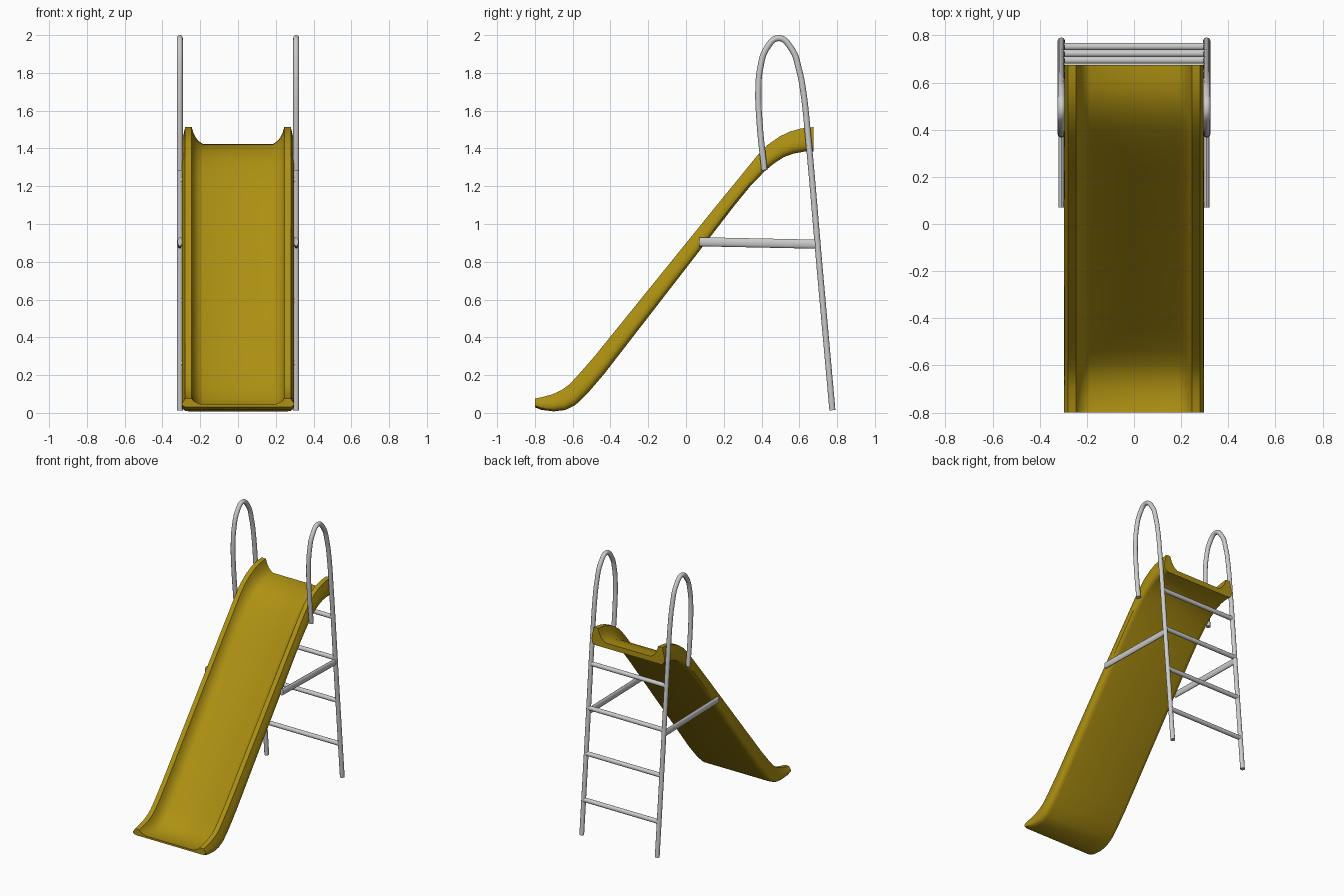
import bpy
import bmesh
from mathutils import Vector

cube = bpy.data.objects.get("Cube")
if cube:
    bpy.data.objects.remove(cube, do_unlink=True)


def make_material(name, color, roughness):
    mat = bpy.data.materials.new(name)
    mat.use_nodes = True
    mat.diffuse_color = (*color, 1)
    bsdf = mat.node_tree.nodes["Principled BSDF"]
    bsdf.inputs["Base Color"].default_value = (*color, 1)
    bsdf.inputs["Roughness"].default_value = roughness
    return mat


yellow = make_material("mustard yellow plastic", (0.42, 0.28, 0.006), 0.5)
grey = make_material("light grey metal", (0.6, 0.6, 0.6), 0.5)


def finish(obj, mat, angle=0.6):
    obj.data.materials.clear()
    obj.data.materials.append(mat)
    bpy.ops.object.select_all(action="DESELECT")
    obj.select_set(True)
    bpy.context.view_layer.objects.active = obj
    bpy.ops.object.shade_smooth_by_angle(angle=angle)


def mesh_object(name, bm, mat):
    bmesh.ops.recalc_face_normals(bm, faces=bm.faces)
    mesh = bpy.data.meshes.new(name)
    bm.to_mesh(mesh)
    bm.free()
    obj = bpy.data.objects.new(name, mesh)
    bpy.context.collection.objects.link(obj)
    finish(obj, mat)
    return obj


def bar(name, start, end, rx, ry, mat):
    """Closed round or oval bar between two points; rx, ry are its half widths."""
    start, end = Vector(start), Vector(end)
    bm = bmesh.new()
    bmesh.ops.create_cone(bm, cap_ends=True, segments=20, radius1=1, radius2=1,
                          depth=(end - start).length)
    bmesh.ops.scale(bm, vec=(rx, ry, 1), verts=bm.verts)
    obj = mesh_object(name, bm, mat)
    obj.location = (start + end) / 2
    obj.rotation_mode = "QUATERNION"
    obj.rotation_quaternion = Vector((0, 0, 1)).rotation_difference(end - start)
    return obj


def tube(name, points, radius, mat):
    """Smooth bent pipe through the points."""
    curve = bpy.data.curves.new(name, "CURVE")
    curve.dimensions = "3D"
    curve.bevel_depth = radius
    curve.bevel_resolution = 4
    curve.resolution_u = 8
    curve.use_fill_caps = True
    spline = curve.splines.new("BEZIER")
    spline.bezier_points.add(len(points) - 1)
    for bp, co in zip(spline.bezier_points, points):
        bp.co = co
        bp.handle_left_type = bp.handle_right_type = "AUTO"
    obj = bpy.data.objects.new(name, curve)
    bpy.context.collection.objects.link(obj)
    bpy.ops.object.select_all(action="DESELECT")
    obj.select_set(True)
    bpy.context.view_layer.objects.active = obj
    bpy.ops.object.convert(target="MESH")
    finish(bpy.context.view_layer.objects.active, mat)


# Chute: underside and rim lines (y, z), paired station by station
underside = [(-.80, .03), (-.765, .016), (-.70, .008), (-.64, .015), (-.585, .042),
             (-.52, .105), (-.43, .21), (.257, 1.098), (.34, 1.2), (.415, 1.278),
             (.465, 1.32), (.52, 1.355), (.57, 1.373), (.625, 1.383), (.675, 1.385)]
rim = [(-.80, .076), (-.765, .083), (-.71, .097), (-.66, .12), (-.617, .151),
       (-.565, .207), (-.484, .3), (.19, 1.133), (.283, 1.246), (.37, 1.354),
       (.43, 1.417), (.495, 1.463), (.55, 1.489), (.61, 1.506), (.675, 1.513)]

# Half cross-section: x, and height as a share of the way from underside to rim
half = [(.262, 0), (.281, .04), (.293, .15), (.297, .3), (.295, .5), (.287, .75),
        (.28, 1), (.245, 1), (.236, .76), (.222, .55), (.205, .4), (.185, .3)]
section = half + [(-x, v) for x, v in reversed(half)]

bm = bmesh.new()
rings = []
for low, high in zip(underside, rim):
    low, high = Vector((0, *low)), Vector((0, *high))
    rings.append([bm.verts.new(low.lerp(high, v) + Vector((x, 0, 0))) for x, v in section])
for a, b in zip(rings, rings[1:]):
    for i in range(len(section)):
        j = (i + 1) % len(section)
        bm.faces.new((a[i], a[j], b[j], b[i]))
bm.faces.new(rings[0])
bm.faces.new(rings[-1])
mesh_object("chute", bm, yellow)

# Rear legs that bend over into hooped handrails, and side struts
RAIL_X = 0.308
rail = [(.775, .014), (.706, .786), (.648, 1.447), (.621, 1.70), (.60, 1.81),
        (.557, 1.93), (.49, 1.984), (.427, 1.93), (.394, 1.83), (.383, 1.72),
        (.39, 1.53), (.415, 1.285)]
for side, label in ((1, "left"), (-1, "right")):
    x = side * RAIL_X
    tube(label + "_leg_and_handrail", [(x, y, z) for y, z in rail], 0.016, grey)
    bar(label + "_strut", (x, .07, .906), (x, .70, .893), 0.012, 0.024, grey)

# Ladder rungs follow the lean of the legs
for n, z in enumerate((.265, .595, .92, 1.235)):
    y = .776 - .0885 * z
    bar(f"rung_{n + 1}", (-RAIL_X, y, z), (RAIL_X, y, z), 0.016, 0.016, grey)
